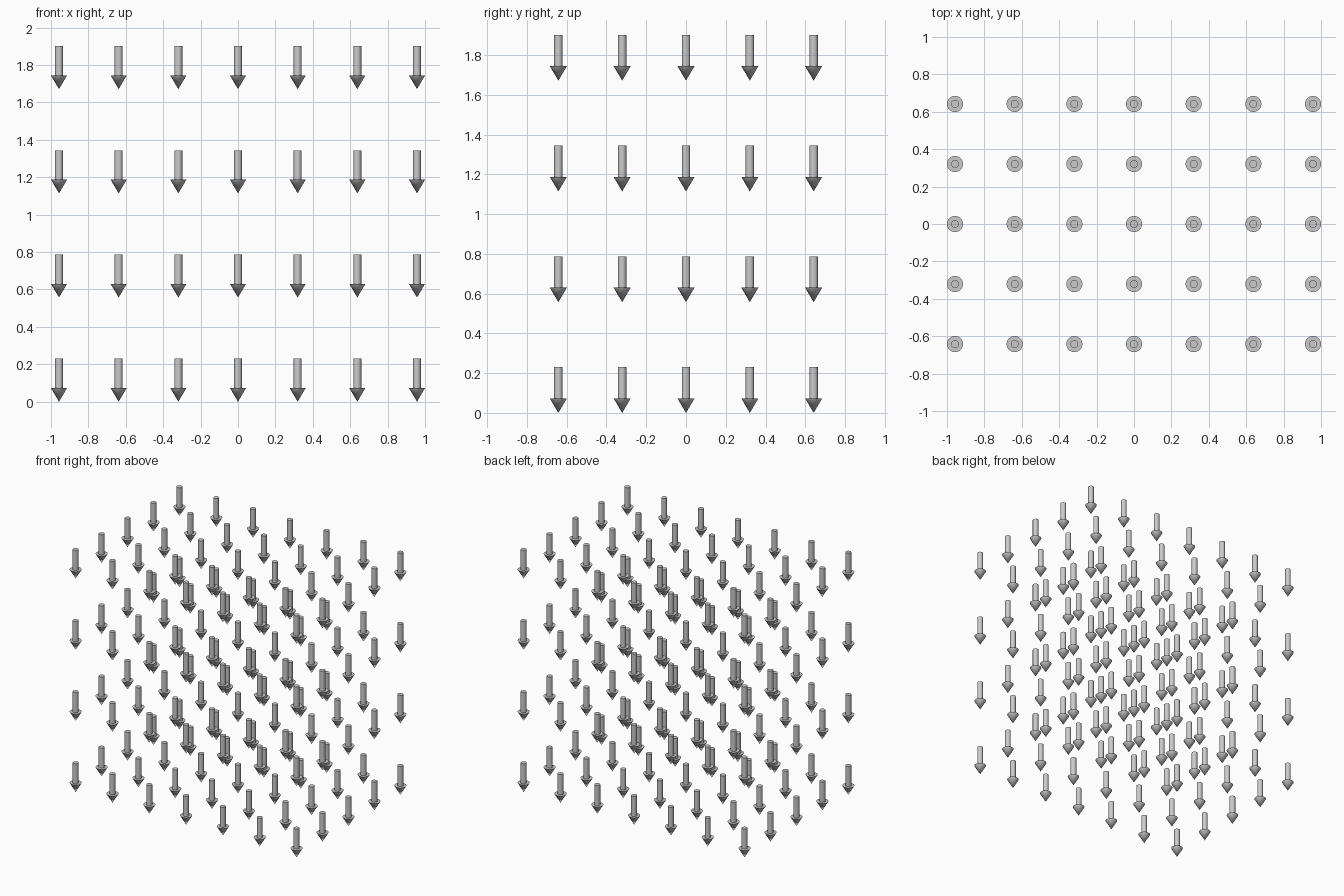
import bpy
import math

if "Cube" in bpy.data.objects:
    bpy.data.objects.remove(bpy.data.objects["Cube"])

# Grid of down-pointing arrows
COUNTS = (7, 5, 4)
STEPS = (0.319, 0.321, 0.557)
SHAFT_R, HEAD_R = 0.021, 0.043
HEAD_H, TOTAL_H = 0.073, 0.23
START = (-STEPS[0] * (COUNTS[0] - 1) / 2, -STEPS[1] * (COUNTS[1] - 1) / 2)


def grid_part(name, r_bottom, r_top, z0, z1):
    """Cone or cylinder repeated over the whole grid."""
    bpy.ops.mesh.primitive_cone_add(
        vertices=32, radius1=r_bottom, radius2=r_top, depth=z1 - z0,
        location=(START[0], START[1], (z0 + z1) / 2))
    ob = bpy.context.object
    ob.name = name
    bpy.ops.object.shade_smooth_by_angle(angle=math.radians(30))
    for axis, count, step in zip("XYZ", COUNTS, STEPS):
        mod = ob.modifiers.new("repeat_" + axis, 'ARRAY')
        mod.count = count
        mod.use_relative_offset = False
        mod.use_constant_offset = True
        offset = [0, 0, 0]
        offset["XYZ".index(axis)] = step
        mod.constant_offset_displace = offset
    return ob


# Pointed heads, then the shafts above them
grid_part("arrow_heads", 0, HEAD_R, 0, HEAD_H)
grid_part("arrow_shafts", SHAFT_R, SHAFT_R, HEAD_H, TOTAL_H)
